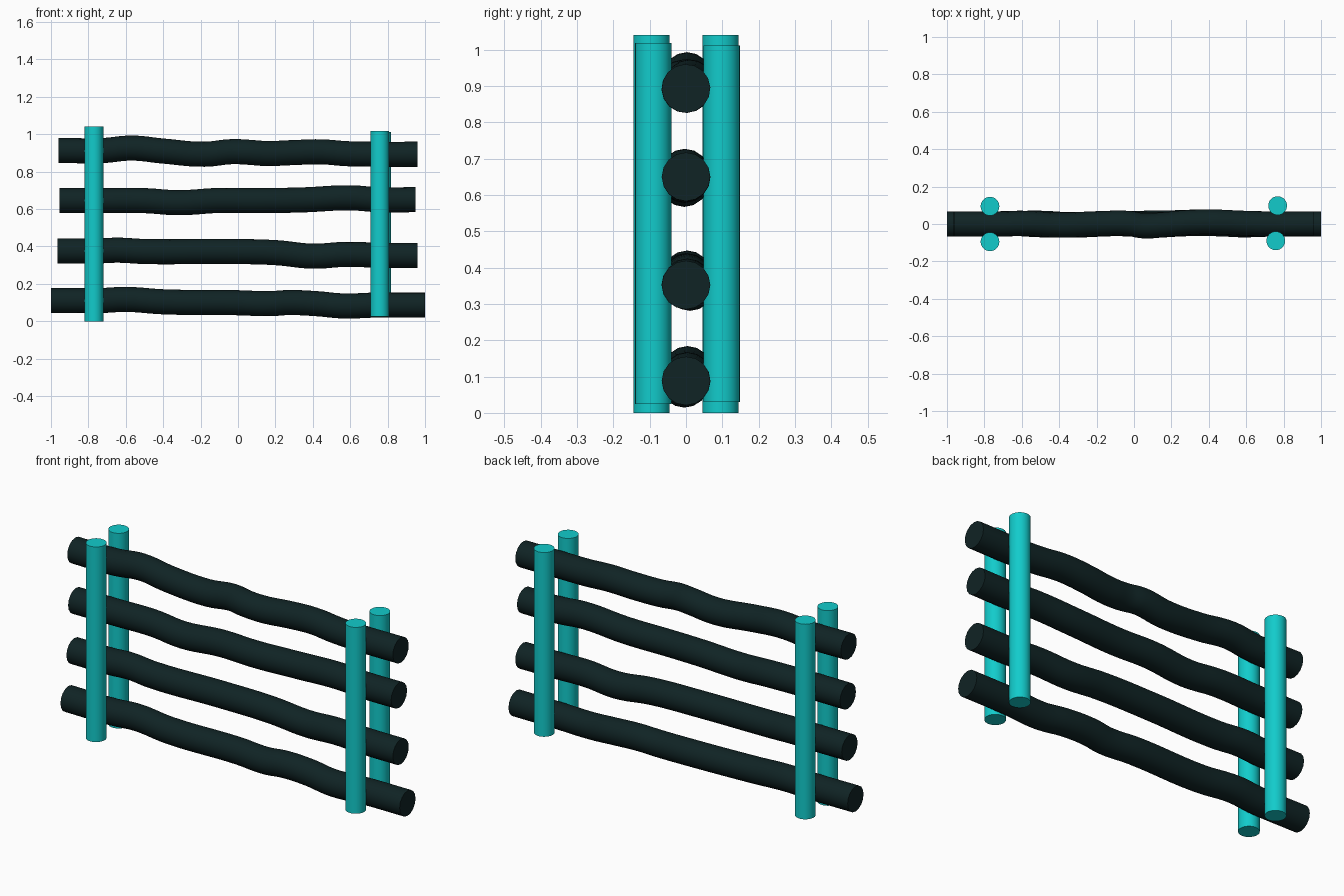
import bpy
import math

if "Cube" in bpy.data.objects:
    bpy.data.objects.remove(bpy.data.objects["Cube"], do_unlink=True)


def make_material(name, rgb):
    mat = bpy.data.materials.new(name)
    mat.use_nodes = True
    mat.diffuse_color = (*rgb, 1)
    shader = mat.node_tree.nodes["Principled BSDF"]
    shader.inputs["Base Color"].default_value = (*rgb, 1)
    shader.inputs["Roughness"].default_value = 0.8
    return mat


teal = make_material("teal", (0.006, 0.6, 0.6))
dark_wood = make_material("dark wood", (0.005, 0.017, 0.018))


def finish(obj, name, mat):
    obj.name = name
    obj.data.name = name
    obj.data.materials.clear()
    obj.data.materials.append(mat)
    bpy.ops.object.shade_smooth_by_angle(angle=math.radians(40))


# Upright round posts, in pairs either side of the rails
def post(name, x, y, bottom, top):
    bpy.ops.mesh.primitive_cylinder_add(
        vertices=32, radius=0.05, depth=top - bottom,
        location=(x, y, (bottom + top) / 2))
    finish(bpy.context.object, name, teal)


# Wavy log: a round tube along a smooth path with flat capped ends
def rail(name, path):
    curve = bpy.data.curves.new(name, "CURVE")
    curve.dimensions = "3D"
    curve.bevel_depth = 0.067
    curve.bevel_resolution = 6
    curve.resolution_u = 6
    curve.use_fill_caps = True
    spline = curve.splines.new("BEZIER")
    spline.bezier_points.add(len(path) - 1)
    for point, co in zip(spline.bezier_points, path):
        point.co = co
        point.handle_left_type = point.handle_right_type = "AUTO"
    obj = bpy.data.objects.new(name, curve)
    bpy.context.collection.objects.link(obj)
    bpy.ops.object.select_all(action="DESELECT")
    obj.select_set(True)
    bpy.context.view_layer.objects.active = obj
    bpy.ops.object.convert(target="MESH")
    finish(bpy.context.object, name, dark_wood)


post("right_front_post", -0.77, -0.095, 0, 1.04)
post("right_back_post", -0.77, 0.095, 0, 1.04)
post("left_front_post", 0.758, -0.09, 0.025, 1.018)
post("left_back_post", 0.768, 0.098, 0.03, 1.012)

rail("top_rail", [
    (-0.96, 0, 0.913), (-0.72, 0, 0.913), (-0.57, 0.003, 0.926),
    (-0.4, -0.006, 0.91), (-0.18, 0.002, 0.893), (-0.03, 0.003, 0.907),
    (0.05, -0.01, 0.904), (0.15, -0.005, 0.897), (0.3, 0.008, 0.902),
    (0.44, 0.01, 0.906), (0.58, 0.004, 0.896), (0.72, 0, 0.893),
    (0.96, 0, 0.893)])

rail("upper_middle_rail", [
    (-0.955, 0, 0.646), (-0.72, 0, 0.646), (-0.5, 0.004, 0.645),
    (-0.32, -0.005, 0.634), (-0.1, 0.002, 0.646), (0.1, -0.004, 0.645),
    (0.35, 0.003, 0.649), (0.6, -0.003, 0.66), (0.75, 0, 0.65),
    (0.95, 0, 0.65)])

rail("lower_middle_rail", [
    (-0.965, 0, 0.376), (-0.75, 0, 0.376), (-0.64, 0.003, 0.38),
    (-0.5, -0.004, 0.373), (-0.1, 0.002, 0.373), (0.2, 0.006, 0.367),
    (0.4, 0.011, 0.348), (0.58, 0.004, 0.358), (0.75, 0, 0.353),
    (0.96, 0, 0.352)])

rail("bottom_rail", [
    (-1, 0, 0.111), (-0.73, 0, 0.111), (-0.6, 0.004, 0.117),
    (-0.4, -0.005, 0.104), (0, 0.003, 0.099), (0.17, -0.004, 0.094),
    (0.27, 0.003, 0.1), (0.42, 0.005, 0.094), (0.56, -0.004, 0.082),
    (0.75, 0, 0.087), (1, 0, 0.088)])
